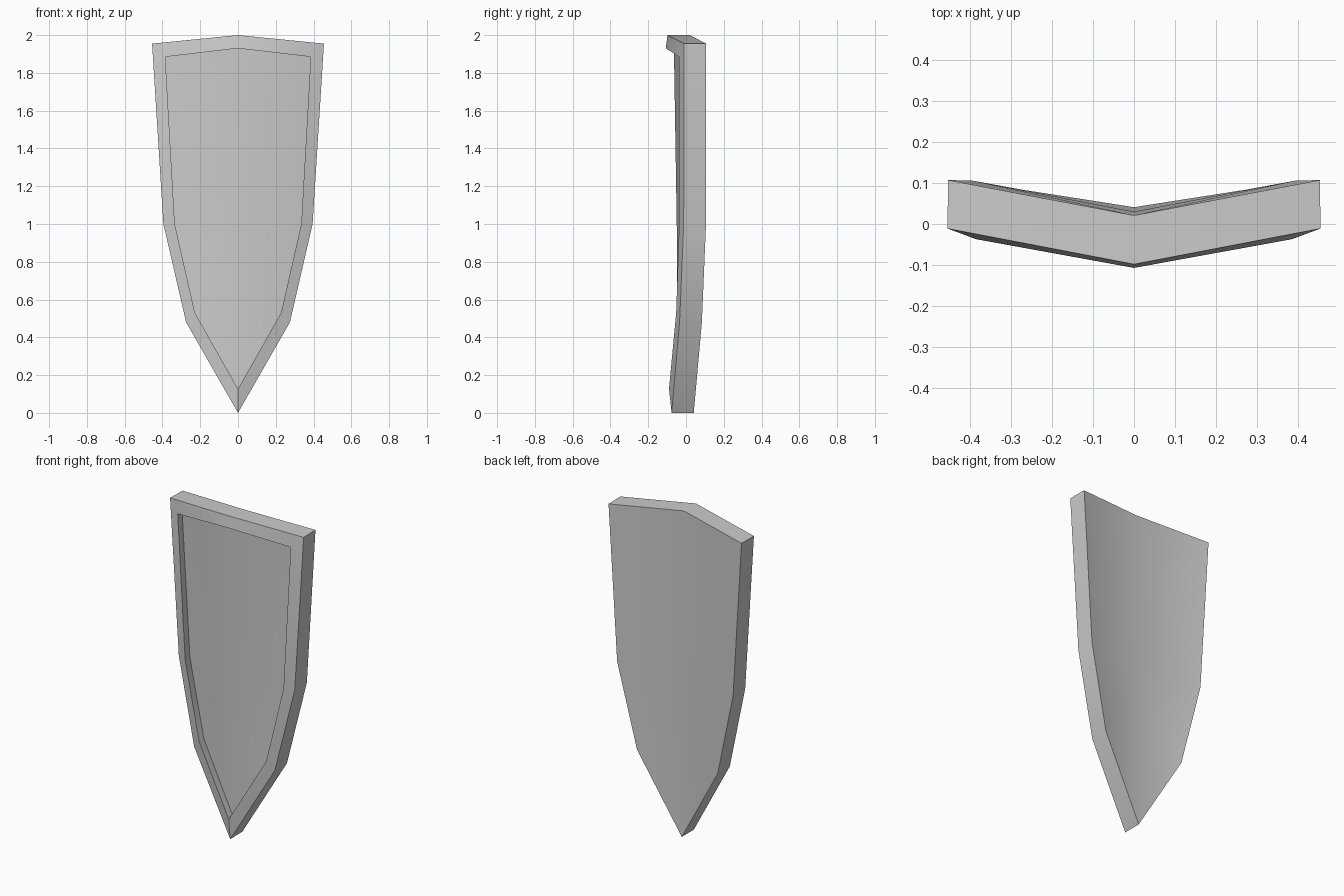
import bpy, bmesh, math
from mathutils import Matrix

if "Cube" in bpy.data.objects:
    bpy.data.objects.remove(bpy.data.objects["Cube"])

# Half outlines: top centre, corner, waist, lower side, tip (x, y, z)
back = [(0, .021, 2), (.453, .107, 1.955), (.395, .106, 1.0), (.275, .084, .48), (0, .041, 0)]
front = [(0, -.098, 2), (.455, -.011, 1.955), (.395, -.012, 1.0), (.275, -.034, .48), (0, -.076, 0)]
rim = [(0, -.107, 1.93), (.385, -.037, 1.885), (.335, -.036, 1.0), (.228, -.052, .53), (0, -.09, .127)]
panel = [(0, -.064, 1.93), (.385, .006, 1.885), (.335, .010, 1.0), (.228, -.007, .53), (0, -.048, .127)]

bm = bmesh.new()
loops = [[bm.verts.new(p) for p in loop] for loop in (back, front, rim, panel)]

# Outer edge, front rim and recess wall
for a, b in zip(loops, loops[1:]):
    for i in range(4):
        bm.faces.new((a[i], a[i + 1], b[i + 1], b[i]))


# Ridged surfaces that fill the back and the recessed front panel
def fill(loop, waist_y, low_y):
    top, corner, waist, low, tip = loop
    mid = bm.verts.new((0, waist_y, waist.co.z))
    mid_low = bm.verts.new((0, low_y, low.co.z))
    bm.faces.new((top, corner, waist, mid))
    bm.faces.new((mid, waist, low, mid_low))
    bm.faces.new((mid_low, low, tip))


fill(loops[0], .030, .032)
fill(loops[3], -.049, -.047)

# Mirror to the other half
copy = bmesh.ops.duplicate(bm, geom=bm.verts[:] + bm.edges[:] + bm.faces[:])["geom"]
for v in copy:
    if isinstance(v, bmesh.types.BMVert):
        v.co.x = -v.co.x
bmesh.ops.remove_doubles(bm, verts=bm.verts[:], dist=1e-4)
bmesh.ops.recalc_face_normals(bm, faces=bm.faces[:])

mesh = bpy.data.meshes.new("shield")
bm.to_mesh(mesh)
bm.free()
shield = bpy.data.objects.new("shield", mesh)
bpy.context.collection.objects.link(shield)
bpy.context.view_layer.objects.active = shield
shield.select_set(True)
bpy.ops.object.shade_smooth_by_angle(angle=math.radians(35))
